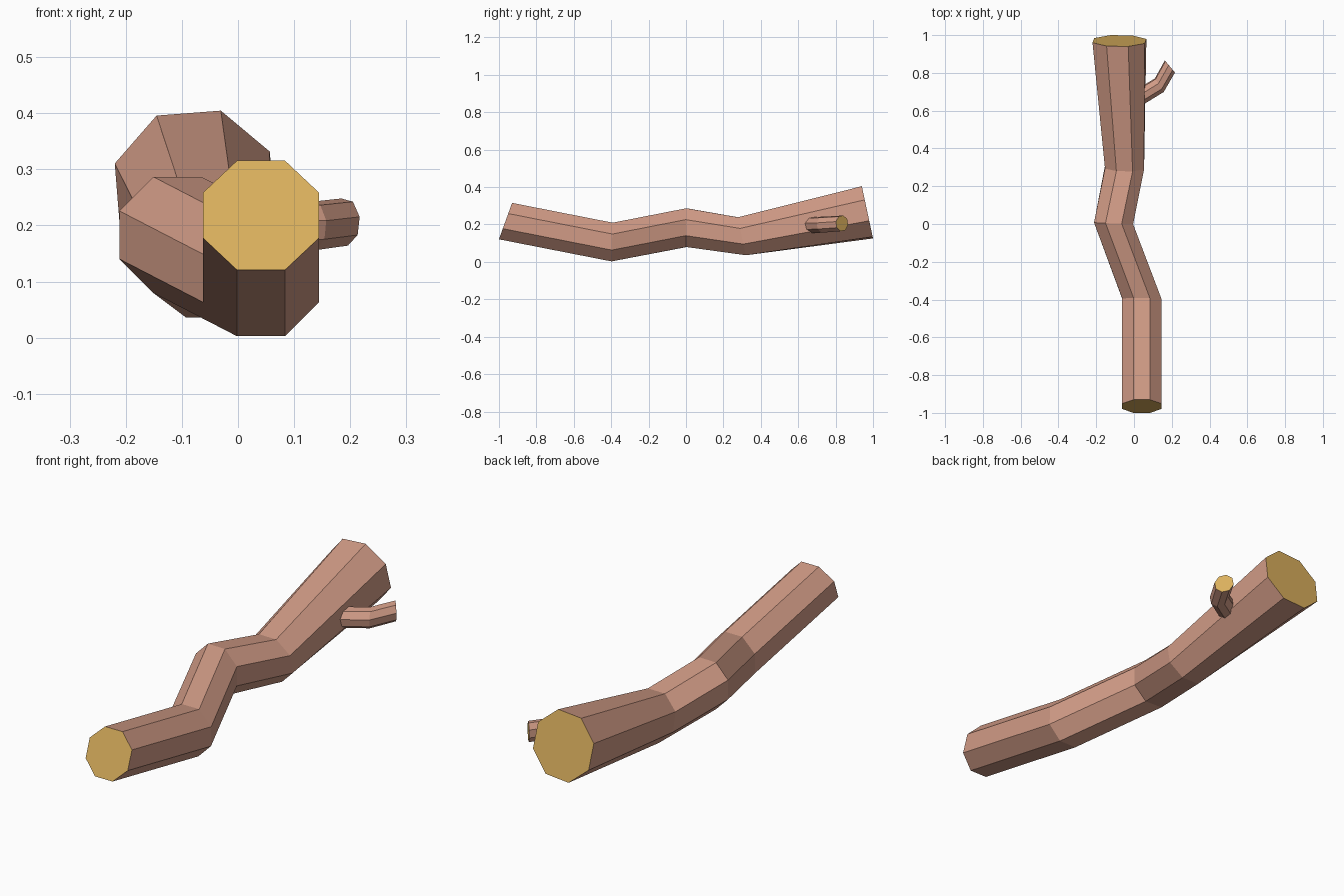
import bpy, bmesh
from math import cos, sin, radians
from mathutils import Vector

SIDES = 8

default = bpy.data.objects.get("Cube")
if default:
    bpy.data.objects.remove(default, do_unlink=True)


def make_material(name, rgb):
    mat = bpy.data.materials.new(name)
    mat.use_nodes = True
    mat.diffuse_color = (*rgb, 1)
    mat.node_tree.nodes["Principled BSDF"].inputs["Base Color"].default_value = (*rgb, 1)
    return mat


bark = make_material("bark", (0.64, 0.33, 0.24))
cut_wood = make_material("cut_wood", (0.70, 0.43, 0.11))


def ring(bm, centre, normal, radius, turn):
    """Octagonal cross-section facing along normal."""
    n = Vector(normal).normalized()
    side = n.cross(Vector((0, 0, 1))).normalized()
    up = side.cross(n)
    verts = []
    for i in range(SIDES):
        a = radians(turn + i * 360 / SIDES)
        verts.append(bm.verts.new(Vector(centre) + radius * (side * cos(a) + up * sin(a))))
    return verts


def make_limb(name, sections):
    """Loft bark through the sections and close both ends with cut wood."""
    bm = bmesh.new()
    rings = [ring(bm, *s) for s in sections]
    for a, b in zip(rings, rings[1:]):
        for i in range(SIDES):
            j = (i + 1) % SIDES
            bm.faces.new((a[i], a[j], b[j], b[i]))
    for end in (rings[0], rings[-1]):
        bm.faces.new(end).material_index = 1
    bmesh.ops.recalc_face_normals(bm, faces=bm.faces)
    mesh = bpy.data.meshes.new(name)
    bm.to_mesh(mesh)
    bm.free()
    mesh.materials.append(bark)
    mesh.materials.append(cut_wood)
    obj = bpy.data.objects.new(name, mesh)
    bpy.context.collection.objects.link(obj)
    return obj


# Crooked trunk: centre, facing, radius, turn
make_limb("trunk", [
    ((0.041, -0.965, 0.218), (0, 0.94, -0.34), 0.112, 22.5),
    ((0.041, -0.395, 0.106), (0, 1, -0.03), 0.112, 22.5),
    ((-0.108, 0.003, 0.183), (0.04, 1, 0), 0.112, 22.5),
    ((-0.05, 0.30, 0.137), (0.02, 0.98, 0.2), 0.112, 22.5),
    ((-0.077, 0.97, 0.265), (0, 0.98, 0.21), 0.15, 27),
])

# Short bent branch on the left side
make_limb("branch", [
    ((0.02, 0.665, 0.197), (0.86, 0.52, 0), 0.044, 12.5),
    ((0.134, 0.735, 0.199), (0.84, 0.54, 0), 0.044, 12.5),
    ((0.19, 0.834, 0.206), (0.77, 0.64, 0), 0.043, 12.5),
])
